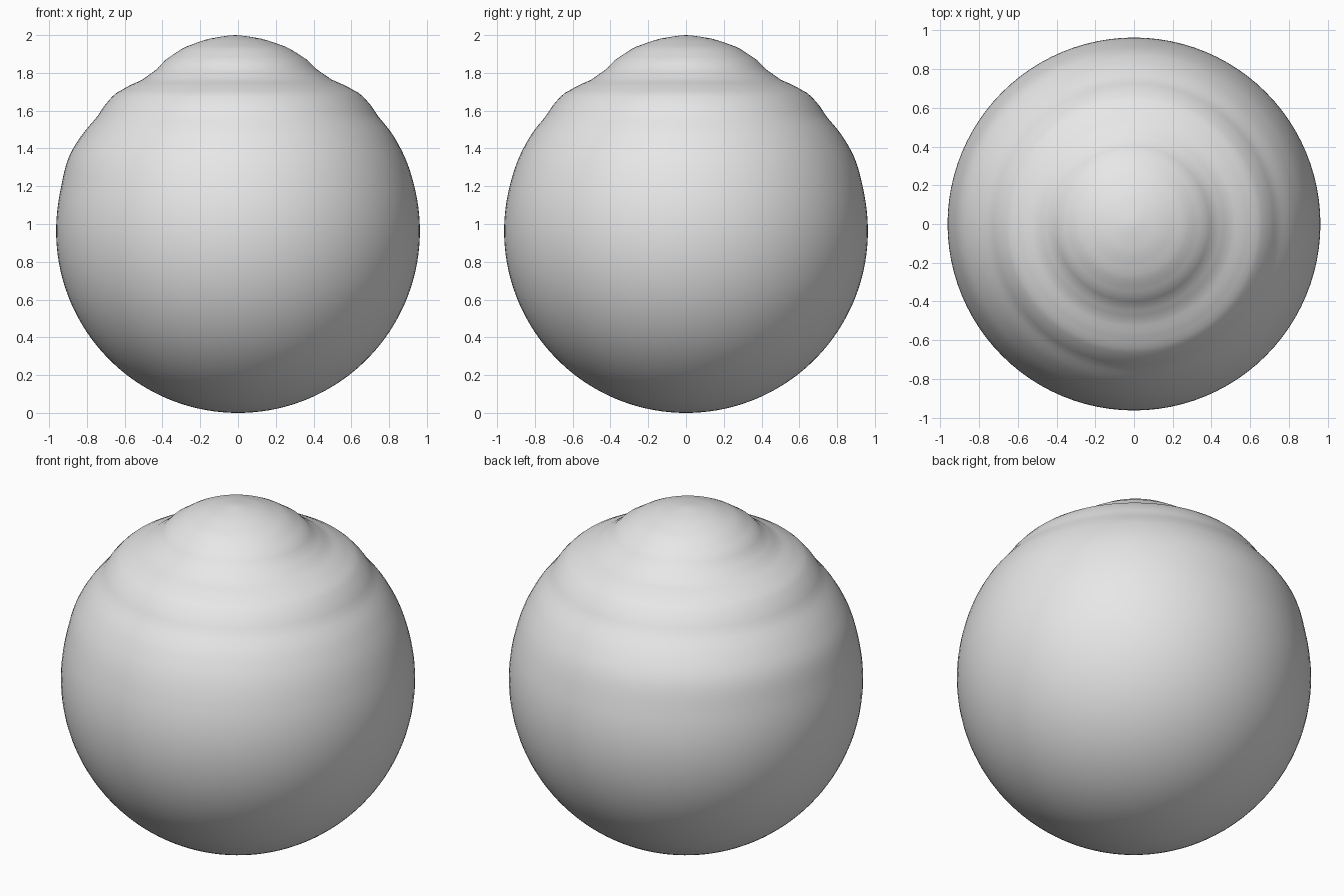
import bpy, bmesh, math

cube = bpy.data.objects.get("Cube")
if cube:
    bpy.data.objects.remove(cube)

R = 0.963
SEGMENTS, RINGS = 96, 96

# Swelling of the ball: (angle from the top in degrees, added radius)
SWELL = [(0, .074), (7, .065), (15, .048), (21.5, .022), (27, -.011), (32, -.018),
         (38, -.001), (42, .011), (46, .007), (51, -.004), (58, .002), (66, .003),
         (76, 0), (90, 0), (180, 0)]


def swell(deg):
    for (a, u), (b, v) in zip(SWELL, SWELL[1:]):
        if deg <= b:
            t = (deg - a) / (b - a)
            return u + (v - u) * t * t * (3 - 2 * t) * .5 + (v - u) * t * .5
    return 0


def surface_point(deg, azimuth):
    # low shoulder bulge, strongest on the back right
    side = max(0, math.cos(azimuth - math.radians(150)))
    r = R + swell(deg) + .013 * side * math.exp(-((deg - 66) / 8) ** 2)
    t = math.radians(deg)
    lean = -.015 * math.exp(-(deg / 30) ** 2)    # cap leans slightly right
    return (r * math.sin(t) * math.cos(azimuth) + lean,
            r * math.sin(t) * math.sin(azimuth),
            R + r * math.cos(t))


# Ball body with a raised cap and a soft shoulder ridge
bm = bmesh.new()
top = bm.verts.new(surface_point(0, 0))
bottom = bm.verts.new(surface_point(180, 0))
rings = [[bm.verts.new(surface_point(180 * i / RINGS, math.tau * j / SEGMENTS))
          for j in range(SEGMENTS)] for i in range(1, RINGS)]
for j in range(SEGMENTS):
    k = (j + 1) % SEGMENTS
    bm.faces.new((top, rings[0][j], rings[0][k]))
    bm.faces.new((bottom, rings[-1][k], rings[-1][j]))
    for upper, lower in zip(rings, rings[1:]):
        bm.faces.new((upper[j], lower[j], lower[k], upper[k]))
for face in bm.faces:
    face.smooth = True
bmesh.ops.recalc_face_normals(bm, faces=bm.faces[:])
mesh = bpy.data.meshes.new("capped_ball")
bm.to_mesh(mesh)
bm.free()
ball = bpy.data.objects.new("capped_ball", mesh)
bpy.context.collection.objects.link(ball)

# Plain grey
grey = bpy.data.materials.new("light_grey")
grey.use_nodes = True
colour = (.8, .8, .8, 1)
grey.diffuse_color = colour
grey.node_tree.nodes["Principled BSDF"].inputs["Base Color"].default_value = colour
mesh.materials.append(grey)
